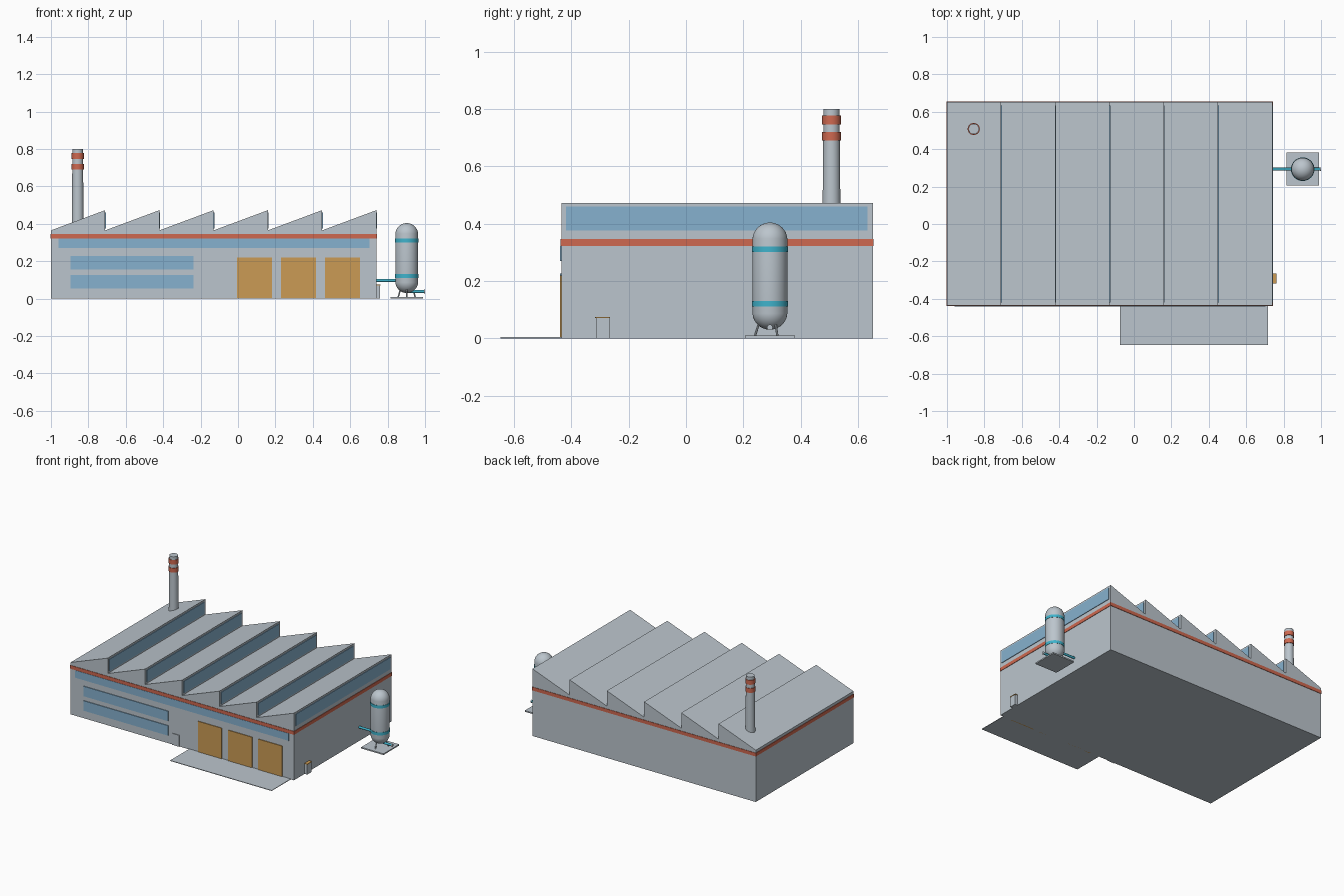
import bpy, bmesh, math
from mathutils import Vector

if "Cube" in bpy.data.objects:
    bpy.data.objects.remove(bpy.data.objects["Cube"], do_unlink=True)


def material(name, rgb):
    m = bpy.data.materials.new(name)
    m.use_nodes = True
    m.diffuse_color = (*rgb, 1)
    m.node_tree.nodes["Principled BSDF"].inputs["Base Color"].default_value = (*rgb, 1)
    return m


grey = material("pale grey", (0.50, 0.56, 0.61))
glass = material("blue glass", (0.24, 0.44, 0.62))
orange = material("door orange", (0.60, 0.33, 0.09))
red = material("stripe red", (0.62, 0.14, 0.08))
teal = material("pipe teal", (0.05, 0.45, 0.60))


def finish(name, bm, mat, smooth=False):
    bmesh.ops.recalc_face_normals(bm, faces=bm.faces)
    mesh = bpy.data.meshes.new(name)
    bm.to_mesh(mesh)
    bm.free()
    mesh.materials.append(mat)
    obj = bpy.data.objects.new(name, mesh)
    bpy.context.collection.objects.link(obj)
    if smooth:
        bpy.ops.object.select_all(action="DESELECT")
        obj.select_set(True)
        bpy.context.view_layer.objects.active = obj
        bpy.ops.object.shade_smooth_by_angle(angle=math.radians(35))
    return obj


def box(name, mat, x, y, z):
    """Box from three (low, high) ranges."""
    bm = bmesh.new()
    bmesh.ops.create_cube(bm, size=1)
    for v in bm.verts:
        v.co = [sum(r) / 2 + c * (r[1] - r[0]) for c, r in zip(v.co, (x, y, z))]
    return finish(name, bm, mat)


def rod(name, mat, a, b, r1, r2=None, sides=32):
    """Cylinder or cone frustum between two points."""
    a, b = Vector(a), Vector(b)
    bm = bmesh.new()
    bmesh.ops.create_cone(bm, cap_ends=True, segments=sides, radius1=r1,
                          radius2=r1 if r2 is None else r2, depth=(b - a).length)
    turn = Vector((0, 0, 1)).rotation_difference(b - a)
    for v in bm.verts:
        v.co = turn @ v.co + (a + b) / 2
    return finish(name, bm, mat, True)


LEFT, RIGHT, FRONT, BACK = -1.0, 0.74, -0.435, 0.652
EAVE, RIDGE, TEETH = 0.365, 0.473, 6
step = (RIGHT - LEFT) / TEETH

# Hall with sawtooth roof, extruded from its front outline
outline = [(RIGHT, 0), (LEFT, 0), (LEFT, EAVE)]
for i in range(1, TEETH + 1):
    x = LEFT + i * step
    outline.append((x, RIDGE))
    if i < TEETH:
        outline.append((x, EAVE))
bm = bmesh.new()
face = bm.faces.new([bm.verts.new((x, FRONT, z)) for x, z in outline])
side = bmesh.ops.extrude_face_region(bm, geom=[face])
new_verts = [g for g in side["geom"] if isinstance(g, bmesh.types.BMVert)]
bmesh.ops.translate(bm, verts=new_verts, vec=(0, BACK - FRONT, 0))
finish("factory_hall", bm, grey)

# Glazing on the upright side of every roof tooth
for i in range(1, TEETH + 1):
    x = LEFT + i * step
    box(f"roof_glazing_{i}", glass, (x - 0.002, x + 0.004),
        (FRONT + 0.016, BACK - 0.018), (0.376, 0.460))

# Red stripe around the walls
e = 0.003
for name, x, y in (
    ("front", (LEFT - e, RIGHT + e), (FRONT - e, FRONT + e)),
    ("back", (LEFT - e, RIGHT + e), (BACK - e, BACK + e)),
    ("left", (RIGHT - e, RIGHT + e), (FRONT, BACK)),
    ("right", (LEFT - e, LEFT + e), (FRONT, BACK)),
):
    box(f"wall_stripe_{name}", red, x, y, (0.322, 0.346))

# Front windows and doors
plate = (FRONT - 0.005, FRONT + 0.002)
box("clerestory_window", glass, (-0.96, 0.703), plate, (0.27, 0.322))
for name, z in (("upper", 0.157), ("lower", 0.055)):
    box(f"{name}_window", glass, (-0.895, -0.238), plate, (z, z + 0.07))
for i in range(3):
    x = -0.005 + i * 0.235
    box(f"loading_door_{i + 1}", orange, (x, x + 0.186), plate, (0, 0.219))
box("staff_door", grey, (-0.205, -0.15), plate, (0, 0.08))
box("loading_apron", grey, (-0.075, 0.716), (-0.648, FRONT), (0, 0.004))

# Utility cabinet on the side wall
box("utility_cabinet", grey, (RIGHT, 0.76), (-0.315, -0.267), (0, 0.07))
box("cabinet_lid", orange, (RIGHT, 0.762), (-0.317, -0.265), (0.07, 0.075))

# Chimney with two red bands
cx, cy = -0.857, 0.508
rod("chimney", grey, (cx, cy, 0.36), (cx, cy, 0.80), 0.032, 0.028)
for i, z in enumerate((0.69, 0.747)):
    rod(f"chimney_band_{i + 1}", red, (cx, cy, z), (cx, cy, z + 0.031), 0.0325)

# Storage tank: capsule made by splitting a sphere
tx, ty, radius, low, high = 0.902, 0.293, 0.061, 0.030, 0.404
bm = bmesh.new()
bmesh.ops.create_uvsphere(bm, u_segments=40, v_segments=21, radius=radius)
for v in bm.verts:
    centre = high - radius if v.co.z > 0 else low + radius
    v.co += Vector((tx, ty, centre))
finish("storage_tank", bm, grey, True)
for i, z in enumerate((0.111, 0.301)):
    rod(f"tank_band_{i + 1}", teal, (tx, ty, z), (tx, ty, z + 0.02), radius + 0.002, sides=40)

# Tank base, legs and pipes
box("tank_base", grey, (0.815, 0.989), (0.206, 0.381), (0, 0.009))
for i in range(3):
    a = math.radians(30 + 120 * i)
    foot = (tx + 0.053 * math.cos(a), ty + 0.053 * math.sin(a), 0.006)
    top = (tx + 0.036 * math.cos(a), ty + 0.036 * math.sin(a), 0.06)
    rod(f"tank_leg_{i + 1}", grey, foot, top, 0.004, sides=10)
rod("feed_pipe", teal, (RIGHT - 0.01, ty, 0.097), (tx, ty, 0.097), 0.008, sides=16)
rod("drain_pipe", teal, (tx, ty, 0.038), (0.997, ty, 0.038), 0.008, sides=16)
rod("drain_cap", grey, (0.994, ty, 0.038), (1.0, ty, 0.038), 0.010, sides=16)
